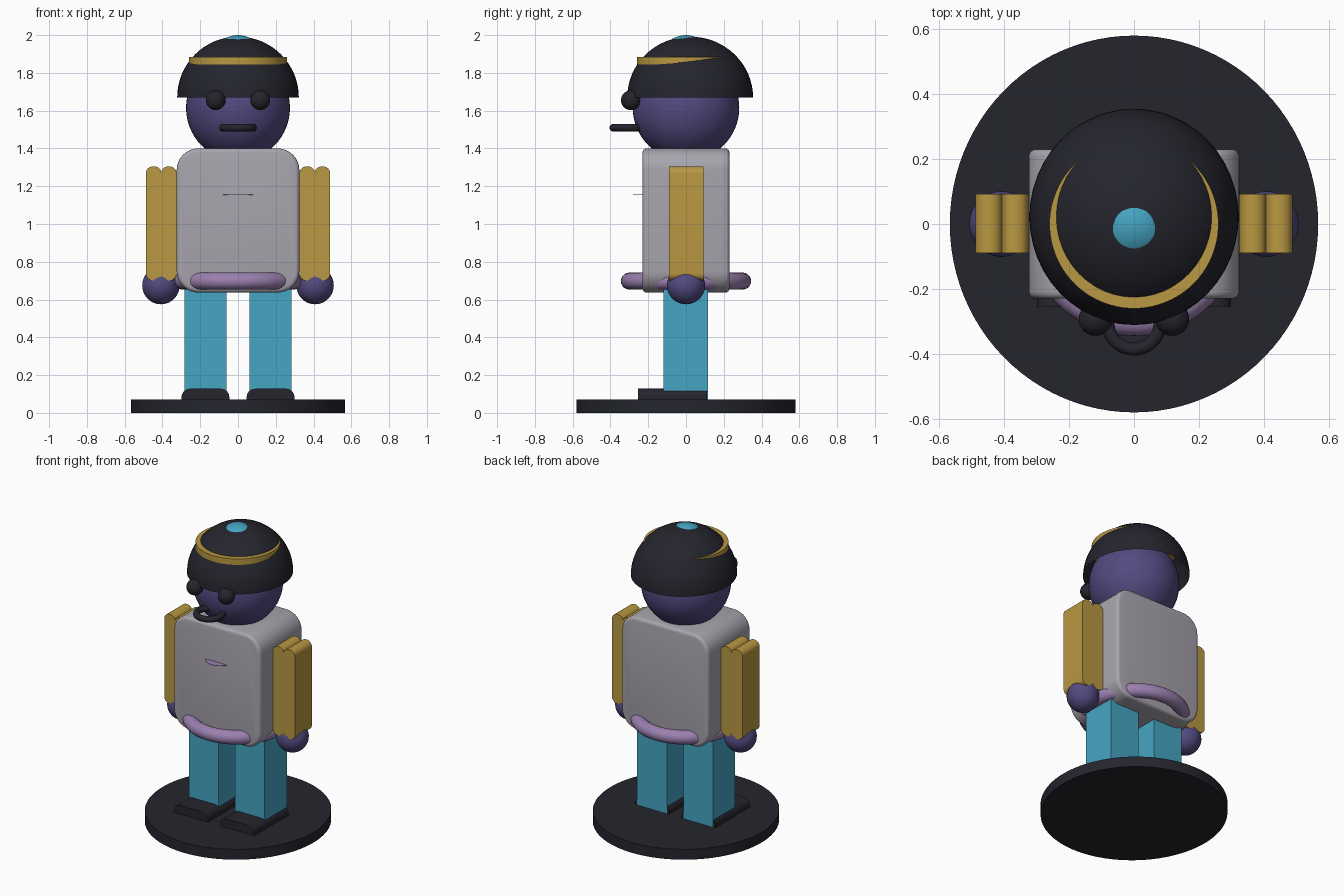
import bpy
import bmesh
import math
from mathutils import Matrix, Vector

if "Cube" in bpy.data.objects:
    bpy.data.objects.remove(bpy.data.objects["Cube"])


def material(name, rgb):
    mat = bpy.data.materials.new(name)
    mat.use_nodes = True
    color = (*rgb, 1)
    mat.diffuse_color = color
    mat.node_tree.nodes["Principled BSDF"].inputs["Base Color"].default_value = color
    return mat


DARK = material("charcoal", (.018, .018, .027))
SKIN = material("indigo", (.084, .069, .216))
GREY = material("light grey", (.39, .375, .42))
GOLD = material("mustard", (.485, .314, .054))
TEAL = material("teal", (.061, .376, .546))
LILAC = material("lilac", (.328, .216, .434))


def finish(name, bm, mat, smooth=True):
    bmesh.ops.recalc_face_normals(bm, faces=bm.faces)
    mesh = bpy.data.meshes.new(name)
    bm.to_mesh(mesh)
    bm.free()
    mesh.materials.append(mat)
    obj = bpy.data.objects.new(name, mesh)
    bpy.context.collection.objects.link(obj)
    if smooth:
        bpy.ops.object.select_all(action="DESELECT")
        obj.select_set(True)
        bpy.context.view_layer.objects.active = obj
        bpy.ops.object.shade_smooth_by_angle(angle=math.radians(35))
    return obj


def ball(name, center, radii, mat, half=False):
    bm = bmesh.new()
    bmesh.ops.create_uvsphere(bm, u_segments=48, v_segments=32, radius=1)
    if half:
        low = [v for v in bm.verts if v.co.z < -.01]
        bmesh.ops.delete(bm, geom=low, context="VERTS")
    bm.transform(Matrix.Translation(center) @ Matrix.Diagonal((*radii, 1)))
    return finish(name, bm, mat)


def disc(name, center, radii, height, mat):
    bm = bmesh.new()
    bmesh.ops.create_cone(bm, cap_ends=True, segments=96, radius1=1, radius2=1, depth=1)
    bm.transform(Matrix.Translation(center) @ Matrix.Diagonal((*radii, height, 1)))
    return finish(name, bm, mat)


def ring(name, center, major, minor, mat, stretch=1):
    bpy.ops.mesh.primitive_torus_add(location=center, major_radius=major, minor_radius=minor,
                                     major_segments=64, minor_segments=20)
    obj = bpy.context.object
    obj.name = name
    obj.scale.x = stretch
    obj.data.materials.append(mat)
    bpy.ops.object.shade_smooth()
    return obj


def prism(name, x, y, z, radius, mat, edge=0):
    """Box given by (min, max) ranges, its front outline rounded and run along y."""
    bm = bmesh.new()
    points = []
    steps = 8 if radius else 0
    corners = [(x[1], z[1], -1, -1), (x[0], z[1], 1, -1), (x[0], z[0], 1, 1), (x[1], z[0], -1, 1)]
    for quarter, (cx, cz, sx, sz) in enumerate(corners):
        for i in range(steps + 1):
            a = math.pi / 2 * (quarter + i / max(steps, 1))
            points.append((cx + sx * radius + radius * math.cos(a), y[0],
                           cz + sz * radius + radius * math.sin(a)))
    face = bm.faces.new([bm.verts.new(p) for p in points])
    new = bmesh.ops.extrude_face_region(bm, geom=[face])["geom"]
    # The extrusion keeps the first face as the front cap
    bmesh.ops.translate(bm, vec=Vector((0, y[1] - y[0], 0)),
                        verts=[g for g in new if isinstance(g, bmesh.types.BMVert)])
    if edge:
        rim = [e for e in bm.edges if abs(e.verts[0].co.y - e.verts[1].co.y) < 1e-5]
        bmesh.ops.bevel(bm, geom=rim, offset=edge, segments=4, profile=.5, affect="EDGES")
    return finish(name, bm, mat)


def span(side, a, b):
    return tuple(sorted((side * a, side * b)))


# Stand and body
disc("round_base", (0, 0, .035), (.567, .58), .07, DARK)
prism("torso", (-.325, .325), (-.23, .23), (.637, 1.4), .115, GREY, .022)
ring("belt", (0, 0, .698), .3, .045, LILAC, .985)
disc("chest_badge", (0, -.19, 1.155), (.09, .09), .002, LILAC)

# Limbs, once for each side
for side, label in ((1, "left"), (-1, "right")):
    prism(label + "_leg", span(side, .062, .283), (-.12, .117), (.06, .66), 0, TEAL)
    prism(label + "_shoe", span(side, .046, .299), (-.255, .112), (.01, .128), .045, DARK)
    prism(label + "_inner_sleeve", span(side, .325, .407), (-.09, .092), (.7, 1.305), .038, GOLD)
    prism(label + "_outer_sleeve", span(side, .405, .488), (-.09, .092), (.7, 1.305), .038, GOLD)
    ball(label + "_hand", (side * .408, 0, .675), (.099, .101, .1), SKIN)
    ball(label + "_eye", (side * .118, -.292, 1.655), (.052, .052, .052), DARK)

# Head and mouth
ball("head", (0, 0, 1.615), (.275, .282, .28), SKIN)
ring("mouth", (0, -.305, 1.51), .08, .02, DARK)

# Helmet with its trim
ball("helmet", (0, .022, 1.67), (.322, .333, .322), DARK, half=True)
disc("helmet_band", (0, 0, 1.865), (.26, .26), .04, GOLD)
ball("helmet_button", (0, 0, 1.86), (.14, .14, .14), TEAL)
